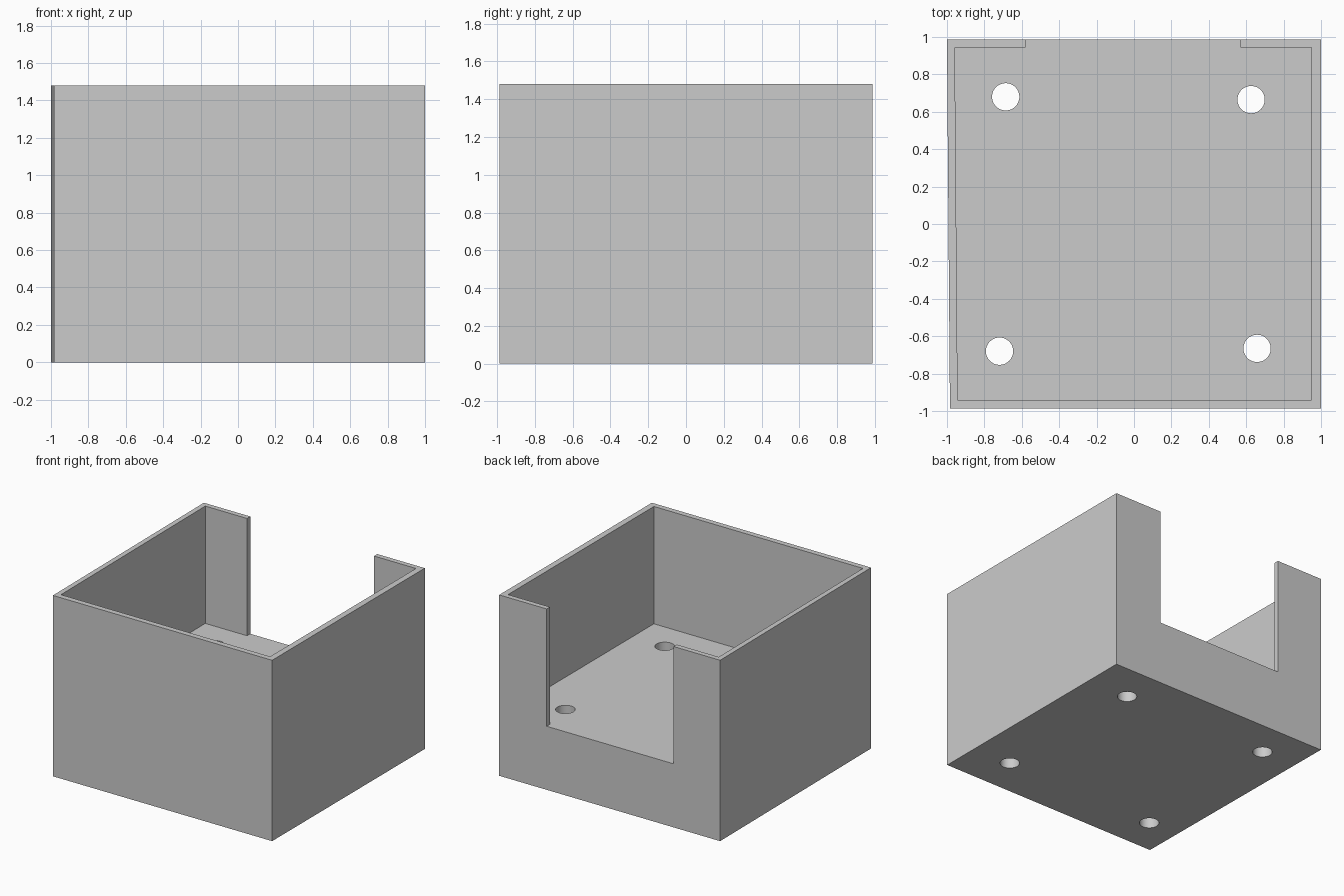
import bpy
import bmesh
import math

cube = bpy.data.objects.get("Cube")
if cube:
    bpy.data.objects.remove(cube, do_unlink=True)

HEIGHT, FLOOR = 1.48, 0.52
HOLE_RADIUS = 0.073

grey = bpy.data.materials.new("light grey")
grey.use_nodes = True
grey.diffuse_color = (0.6, 0.6, 0.6, 1)
grey.node_tree.nodes["Principled BSDF"].inputs["Base Color"].default_value = (0.6, 0.6, 0.6, 1)


def prism(name, outline, bottom, top):
    """Extrude a counter-clockwise outline from bottom to top."""
    bm = bmesh.new()
    base = bm.faces.new([bm.verts.new((x, y, bottom)) for x, y in outline])
    moved = bmesh.ops.extrude_face_region(bm, geom=[base])["geom"]
    bmesh.ops.translate(bm, vec=(0, 0, top - bottom),
                        verts=[g for g in moved if isinstance(g, bmesh.types.BMVert)])
    bmesh.ops.recalc_face_normals(bm, faces=bm.faces[:])
    mesh = bpy.data.meshes.new(name)
    bm.to_mesh(mesh)
    bm.free()
    mesh.materials.append(grey)
    obj = bpy.data.objects.new(name, mesh)
    bpy.context.collection.objects.link(obj)
    return obj


def circle(cx, cy, radius, sides=48):
    turns = [math.tau * i / sides for i in range(sides)]
    return [(cx + radius * math.cos(a), cy + radius * math.sin(a)) for a in turns]


# Solid block with a slightly tapered right side
box = prism("open_box", [(-0.984, -0.987), (1, -0.987), (1, 0.987), (-1, 0.987)], 0, HEIGHT)

# Cavity and the opening through the back wall, as one outline
cavity = [(-0.943, -0.942), (0.95, -0.942), (0.95, 0.945), (0.57, 0.945),
          (0.57, 1.2), (-0.58, 1.2), (-0.58, 0.945), (-0.958, 0.945)]
cutters = [prism("cavity_cutter", cavity, FLOOR, HEIGHT + 0.2)]

# Four round holes through the floor
for x, y in [(-0.686, 0.68), (0.626, 0.665), (-0.719, -0.68), (0.658, -0.665)]:
    cutters.append(prism("hole_cutter", circle(x, y, HOLE_RADIUS), -0.2, FLOOR + 0.2))

for cutter in cutters:
    cutter.hide_render = True
    cut = box.modifiers.new(cutter.name, "BOOLEAN")
    cut.operation = "DIFFERENCE"
    cut.solver = "EXACT"
    cut.object = cutter

# Keep the cut result and drop the cutters
depsgraph = bpy.context.evaluated_depsgraph_get()
result = bpy.data.meshes.new_from_object(box.evaluated_get(depsgraph))
box.modifiers.clear()
box.data = result
for cutter in cutters:
    bpy.data.objects.remove(cutter, do_unlink=True)

# Smooth hole walls, sharp box edges
bpy.ops.object.select_all(action="DESELECT")
box.select_set(True)
bpy.context.view_layer.objects.active = box
bpy.ops.object.shade_smooth_by_angle(angle=math.radians(30))
